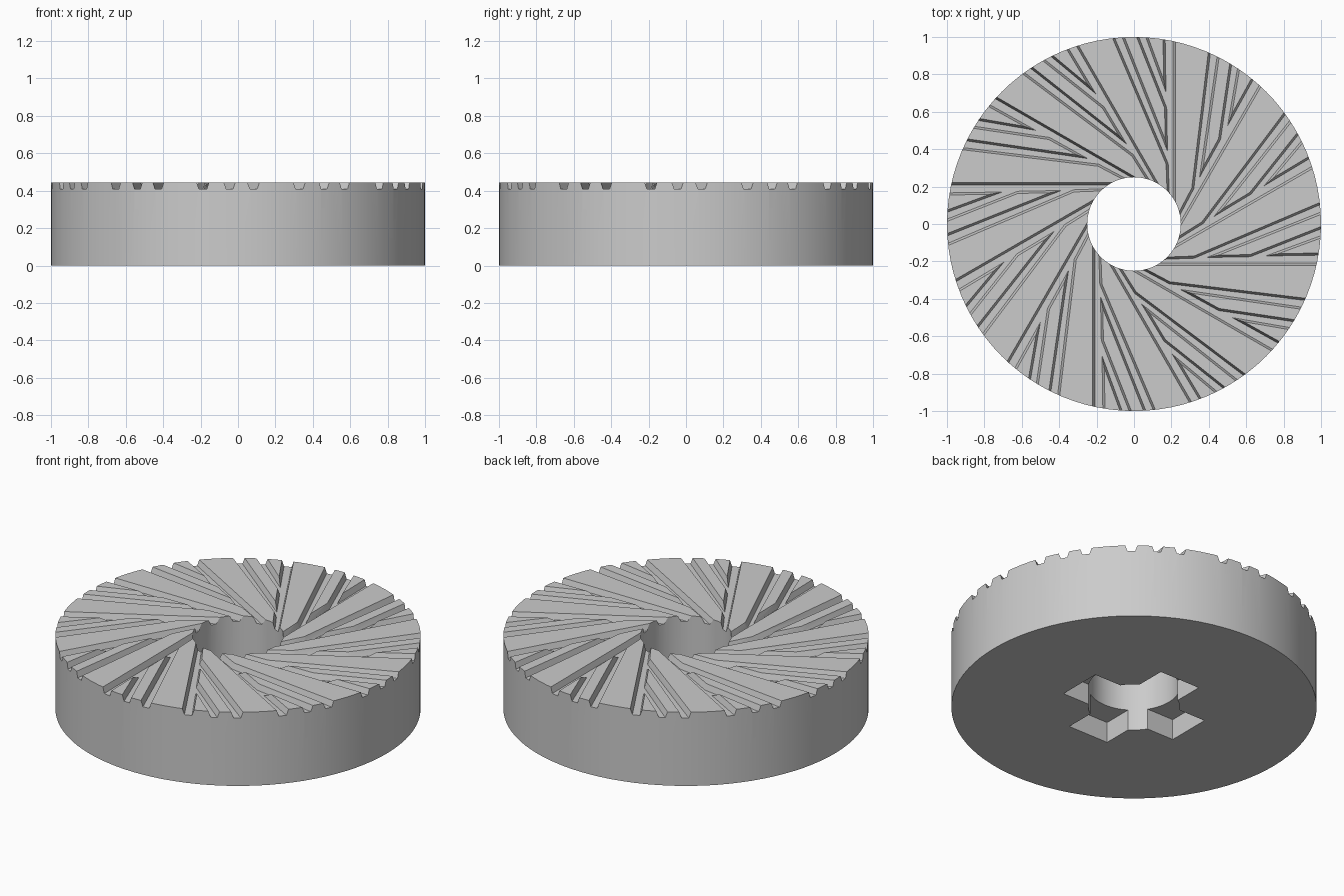
import bpy, bmesh
from math import radians
from mathutils import Matrix, Vector

if "Cube" in bpy.data.objects:
    bpy.data.objects.remove(bpy.data.objects["Cube"])

RADIUS, HOLE, HEIGHT = 1.0, 0.25, 0.445
FLOOR = 0.41          # bottom of the grooves
SECTORS = 12

stone = bpy.data.materials.new("grey stone")
stone.use_nodes = True
grey = (0.6, 0.6, 0.6, 1)
stone.diffuse_color = grey
stone.node_tree.nodes["Principled BSDF"].inputs["Base Color"].default_value = grey


def make_object(name, bm):
    bmesh.ops.recalc_face_normals(bm, faces=bm.faces)
    mesh = bpy.data.meshes.new(name)
    bm.to_mesh(mesh)
    bm.free()
    mesh.materials.append(stone)
    obj = bpy.data.objects.new(name, mesh)
    bpy.context.collection.objects.link(obj)
    return obj


def shrink(outline, amount):
    """Move every edge of a counterclockwise outline inwards."""
    result = []
    for i, p in enumerate(outline):
        before = (p - outline[i - 1]).normalized()
        after = (outline[(i + 1) % len(outline)] - p).normalized()
        n1, n2 = Vector((-before.y, before.x)), Vector((-after.y, after.x))
        result.append(p + (n1 + n2) * amount / (1 + n1.dot(n2)))
    return result


def add_prism(bm, outline, low, high, slope=0.0):
    """Closed prism; with a slope its low face is smaller than its high one."""
    bottom = [bm.verts.new((p.x, p.y, low)) for p in shrink(outline, slope)]
    top = [bm.verts.new((p.x, p.y, high)) for p in outline]
    bm.faces.new(bottom[::-1])
    bm.faces.new(top)
    for i in range(len(top)):
        bm.faces.new((bottom[i - 1], bottom[i], top[i], top[i - 1]))


def turned(points, turn):
    return [turn @ Vector(p) for p in points]


# Stone ring: a rectangular section turned around the axis
bm = bmesh.new()
section = [(HOLE, 0), (RADIUS, 0), (RADIUS, HEIGHT), (HOLE, HEIGHT)]
verts = [bm.verts.new((r, 0, z)) for r, z in section]
edges = [bm.edges.new((verts[i - 1], verts[i])) for i in range(4)]
bmesh.ops.spin(bm, geom=verts + edges, cent=(0, 0, 0), axis=(0, 0, 1),
               angle=radians(360), steps=96)
bmesh.ops.remove_doubles(bm, verts=bm.verts, dist=0.0001)
millstone = make_object("millstone", bm)

# Groove cutter: one long furrow with two side branches, repeated around
furrow = [(0.222, 0.1), (0.222, 1.1), (0.152, 1.1)]
branches = [((0.157, 0.78), (0.076, 1.0), (0.012, 1.0), (0.162, 0.62)),
            ((0.165, 0.46), (-0.05, 1.0), (-0.115, 0.99), (0.17, 0.32))]
for branch in branches:
    a, b, c, d = (Vector(p) for p in branch)
    furrow += [a, b + (b - a).normalized() * 0.1, c + (c - d).normalized() * 0.1, d]
furrow.append((0.178, 0.1))

bm = bmesh.new()
for k in range(SECTORS):
    turn = Matrix.Rotation(radians(360 / SECTORS * k), 2)
    add_prism(bm, turned(furrow, turn), FLOOR, HEIGHT + 0.004, 0.013)
grooves = make_object("groove_cutter", bm)

# Cross-shaped socket cutter for the underside
bm = bmesh.new()
LENGTH, HALF = 0.39, 0.135
cross = []
for k in range(4):
    turn = Matrix.Rotation(radians(90 * k), 2)
    cross += turned([(LENGTH, -HALF), (LENGTH, HALF), (HALF, HALF)], turn)
add_prism(bm, cross, -0.1, 0.125)
socket = make_object("socket_cutter", bm)

# Cut, remove the cutters and shade
bpy.context.view_layer.objects.active = millstone
millstone.select_set(True)
for cutter in (grooves, socket):
    cutter.hide_render = True
    mod = millstone.modifiers.new("cut", 'BOOLEAN')
    mod.operation = 'DIFFERENCE'
    mod.solver = 'EXACT'
    mod.object = cutter
    bpy.ops.object.modifier_apply(modifier=mod.name)
    bpy.data.objects.remove(cutter)
bpy.ops.object.shade_smooth_by_angle(angle=radians(25))
